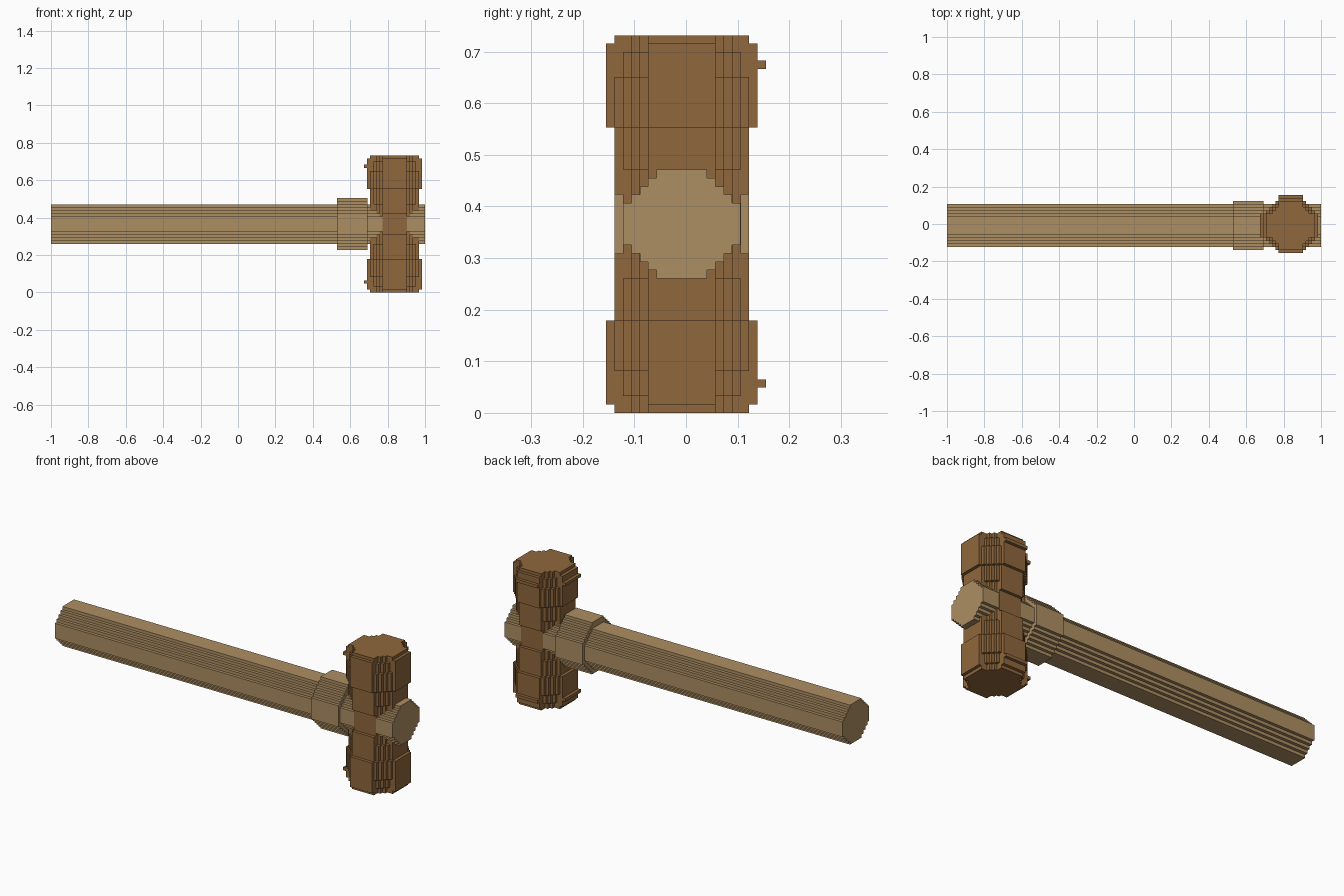
import bpy

if "Cube" in bpy.data.objects:
    bpy.data.objects.remove(bpy.data.objects["Cube"])

U = 2 / 123            # one block step
YC = -0.5 * U          # centre line of the whole tool
HEAD_X = 51.5 * U
AXIS_Z = 22.5 * U


def material(name, rgb):
    m = bpy.data.materials.new(name)
    m.diffuse_color = (*rgb, 1)
    m.use_nodes = True
    m.node_tree.nodes["Principled BSDF"].inputs["Base Color"].default_value = m.diffuse_color
    return m


DARK = material("dark wood", (0.275, 0.136, 0.045))
LIGHT = material("light wood", (0.423, 0.275, 0.125))


def outline(steps):
    """Closed stair-stepped outline from (half width, half height) pairs."""
    quarter = []
    for i, (a, b) in enumerate(steps):
        quarter.append((a, b))
        if i + 1 < len(steps):
            quarter.append((steps[i + 1][0], b))
    back = quarter[::-1]
    return (quarter + [(-a, b) for a, b in back]
            + [(-a, -b) for a, b in quarter] + [(a, -b) for a, b in back])


def octagon(half, flat, total):
    """Stepped octagon: flat sides, diagonals where a + b = total."""
    diagonal = [(a, total - a) for a in range(total - flat - 1, flat, -1)]
    return outline([(half, flat)] + diagonal + [(flat, half)])


def add_prism(verts, faces, ring, lo, hi, place):
    base, n = len(verts), len(ring)
    for level in (lo, hi):
        verts += [place(a, b, level) for a, b in ring]
    faces.append([base + i for i in reversed(range(n))])
    faces.append([base + n + i for i in range(n)])
    for i in range(n):
        j = (i + 1) % n
        faces.append([base + i, base + j, base + n + j, base + n + i])


def build(name, prisms, place, mat):
    verts, faces = [], []
    for ring, lo, hi in prisms:
        add_prism(verts, faces, ring, lo, hi, place)
    mesh = bpy.data.meshes.new(name)
    mesh.from_pydata(verts, [], faces)
    mesh.materials.append(mat)
    obj = bpy.data.objects.new(name, mesh)
    bpy.context.collection.objects.link(obj)
    return obj


def along_x(a, b, t):
    return (t * U, YC + a * U, AXIS_Z + b * U)


def along_z(a, b, t):
    g = 1.004 * U      # keeps the head just proud of the handle
    return (HEAD_X + a * g, YC + b * g, t * U)


# Handle running through the head, and the collar behind the head
build("handle", [(outline([(7, 2.5), (6, 3.5), (5, 4.5), (4, 5.5), (3, 6.5)]),
                  -61.5, 61.5)], along_x, LIGHT)
build("collar", [(outline([(8, 3.5), (7, 4.5), (6, 5.5), (5, 6.5), (4, 7.5), (3, 8.5)]),
                  32.5, 42.5)], along_x, LIGHT)

# Head: waist plus layers mirrored above and below it (half, total, from, to)
layers = [(octagon(7, 4, 11), 19, 26)]
for half, total, lo, hi in [(8, 11, 0, 1), (9, 11, 1, 2), (9, 12, 2, 5),
                            (9, 13, 5, 11), (8, 12, 11, 16), (8, 11, 16, 19)]:
    ring = octagon(half, 4, total)
    layers += [(ring, lo, hi), (ring, 45 - hi, 45 - lo)]
build("hammer_head", layers, along_z, DARK)

# Thin ledges on the rear and handle sides of both striking ends
back = [(-4, 8.9), (4, 8.9), (4, 10), (-4, 10)]
side = [(-10, -4), (-8.9, -4), (-8.9, 4), (-10, 4)]
build("head_ledges", [(r, z, z + 1) for r in (back, side) for z in (3, 41)],
      along_z, DARK)
